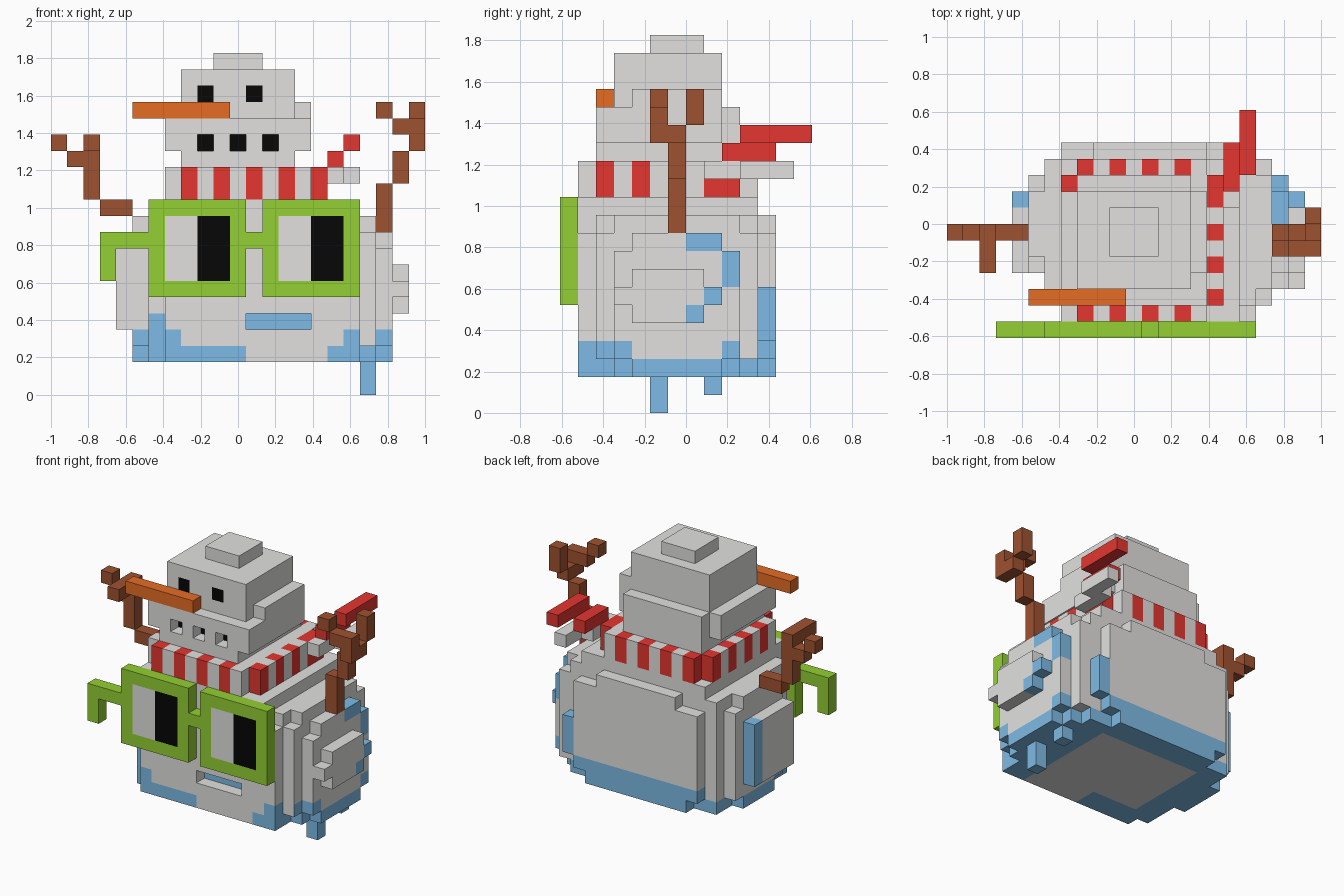
import bpy

if "Cube" in bpy.data.objects:
    bpy.data.objects.remove(bpy.data.objects["Cube"])

U = 2 / 23                      # cube size; grid is 23 x 14 x 21 cubes
COLOURS = {
    "snow": (0.76, 0.755, 0.745), "ice_blue": (0.21, 0.50, 0.79),
    "scarf_red": (0.78, 0.037, 0.03), "lime_green": (0.295, 0.63, 0.033),
    "bark_brown": (0.345, 0.085, 0.03), "carrot_orange": (0.79, 0.15, 0.018),
    "coal_black": (0.002, 0.002, 0.002),
}
NAMES = list(COLOURS)
MATS = []
for n, c in COLOURS.items():
    m = bpy.data.materials.new(n)
    m.diffuse_color = (*c, 1)
    m.use_nodes = True
    m.node_tree.nodes["Principled BSDF"].inputs["Base Color"].default_value = m.diffuse_color
    MATS.append(m)


def fill(cells, colour, *boxes):
    """Add boxes (x0, x1, y0, y1, z0, z1); colour None removes cubes."""
    for x0, x1, y0, y1, z0, z1 in boxes:
        for x in range(x0, x1):
            for y in range(y0, y1):
                for z in range(z0, z1):
                    if colour is None:
                        cells.pop((x, y, z), None)
                    else:
                        cells[x, y, z] = colour


def paint(cells, colour, *boxes):
    """Recolour only the cubes that already exist."""
    for b in boxes:
        for c in cells:
            if all(b[2 * i] <= c[i] < b[2 * i + 1] for i in range(3)):
                cells[c] = colour


def build(name, cells, front_snow=()):
    """Make a mesh of the exposed cube faces; front_snow cubes stay white in front."""
    verts, faces, mats = {}, [], []
    for c, colour in cells.items():
        for axis in range(3):
            for side in (0, 1):
                nb = list(c)
                nb[axis] += 2 * side - 1
                if tuple(nb) in cells:
                    continue
                loop = []
                a, b = (axis + 1) % 3, (axis + 2) % 3
                for da, db in ((0, 0), (1, 0), (1, 1), (0, 1)):
                    p = list(c)
                    p[axis] += side
                    p[a] += da
                    p[b] += db
                    loop.append(verts.setdefault(tuple(p), len(verts)))
                faces.append(loop if side else loop[::-1])
                plain = c in front_snow and axis == 1 and side == 0
                mats.append(NAMES.index("snow" if plain else colour))
    me = bpy.data.meshes.new(name)
    me.from_pydata([(x * U - 1, (y - 7) * U, z * U) for x, y, z in verts], [], faces)
    for m in MATS:
        me.materials.append(m)
    me.polygons.foreach_set("material_index", mats)
    me.update()
    bpy.context.collection.objects.link(bpy.data.objects.new(name, me))


def part(name, colour, *boxes):
    cells = {}
    fill(cells, colour, *boxes)
    build(name, cells)


# Body: stepped round snowball
body = {}
fill(body, "snow",
     (7, 18, 1, 11, 2, 12), (18, 19, 1, 11, 2, 10), (6, 19, 2, 11, 2, 11),
     (19, 20, 2, 11, 3, 10), (19, 20, 3, 10, 2, 11),
     (20, 21, 3, 10, 3, 9), (20, 21, 4, 9, 2, 10),
     (5, 6, 4, 10, 3, 10), (5, 6, 5, 9, 2, 11), (4, 5, 4, 9, 4, 9),
     (7, 18, 11, 12, 3, 10), (8, 17, 11, 12, 2, 10), (9, 16, 11, 12, 10, 11),
     (21, 22, 4, 8, 5, 8), (21, 22, 3, 4, 6, 7), (21, 22, 8, 9, 6, 7))
# Icy rim round the base, with a plain middle
paint(body, "ice_blue", (4, 23, 0, 14, 2, 3))
paint(body, "snow", (8, 17, 3, 10, 2, 3), (12, 17, 1, 3, 2, 3))
# Icy patches
paint(body, "ice_blue",
      (5, 8, 1, 5, 3, 4), (6, 7, 2, 3, 4, 5), (18, 20, 1, 3, 3, 4),
      (20, 21, 3, 4, 3, 4), (20, 21, 9, 10, 3, 4), (7, 18, 11, 12, 3, 4),
      (20, 21, 9, 10, 7, 9), (20, 21, 7, 9, 9, 10),
      (21, 22, 8, 9, 6, 7), (21, 22, 7, 8, 5, 6), (4, 5, 8, 9, 4, 9))
fill(body, "ice_blue", (18, 19, 11, 12, 4, 7))
# Recessed icy slot on the front
fill(body, None, (12, 16, 1, 2, 4, 5))
paint(body, "ice_blue", (12, 16, 2, 3, 4, 5))
build("body", body, front_snow={(19, 2, 3)})

part("icicles", "ice_blue", (19, 20, 5, 6, 0, 2), (19, 20, 8, 9, 1, 2))

# Scarf: striped ring
scarf = {}
fill(scarf, "snow", (8, 16, 1, 2, 12, 14), (7, 17, 2, 10, 12, 14), (8, 16, 10, 11, 12, 14))
for x in (8, 10, 12, 14):
    paint(scarf, "scarf_red", (x, x + 1, 1, 2, 12, 14), (x, x + 1, 10, 11, 12, 14))
for y in (2, 4, 6, 8, 9):
    paint(scarf, "scarf_red", (16, 17, y, y + 1, 12, 14))
for y in (3, 5, 7, 9):
    paint(scarf, "scarf_red", (7, 8, y, y + 1, 12, 14))
build("scarf", scarf)

# Scarf ends blowing backward
part("scarf_tail_red", "scarf_red", (17, 18, 9, 12, 14, 15), (18, 19, 10, 14, 15, 16))
part("scarf_tail_pale", "snow", (17, 18, 8, 11, 13, 14), (18, 19, 10, 13, 13, 14))

# Head: jaw, cheek, crown and cap
head = {}
fill(head, "snow",
     (8, 15, 2, 10, 14, 15), (7, 16, 2, 9, 15, 17), (8, 15, 9, 10, 15, 17),
     (8, 15, 3, 9, 17, 20), (15, 16, 4, 9, 17, 18), (10, 13, 5, 8, 20, 21))
for x in (9, 11, 13):           # mouth pits
    fill(head, None, (x, x + 1, 2, 3, 15, 16))
    paint(head, "coal_black", (x, x + 1, 3, 4, 15, 16))
for x in (9, 12):               # eyes
    paint(head, "coal_black", (x, x + 1, 3, 4, 18, 19))
build("head", head)

part("nose", "carrot_orange", (5, 11, 2, 3, 17, 18))

# Glasses: two frames, bridge and folded side arm
glasses = {}
fill(glasses, "lime_green", (12, 13, 0, 1, 9, 10), (3, 6, 0, 1, 9, 10), (3, 4, 0, 1, 7, 9))
for x in (6, 13):
    fill(glasses, "lime_green", (x, x + 6, 0, 1, 6, 12))
    fill(glasses, "snow", (x + 1, x + 3, 0, 1, 7, 11))
    fill(glasses, "coal_black", (x + 3, x + 5, 0, 1, 7, 11))
build("glasses", glasses)

# Twig arms
part("left_twig_arm", "bark_brown",
     (3, 5, 6, 7, 11, 12), (2, 3, 6, 7, 12, 16), (1, 2, 6, 7, 14, 15),
     (0, 1, 6, 7, 15, 16), (2, 3, 4, 6, 15, 16))
part("right_twig_arm", "bark_brown",
     (20, 21, 6, 7, 10, 13), (21, 22, 6, 7, 13, 15), (22, 23, 6, 7, 15, 16),
     (22, 23, 7, 8, 16, 18), (22, 23, 5, 6, 15, 17),
     (21, 22, 5, 6, 16, 17), (20, 21, 5, 6, 17, 18))
